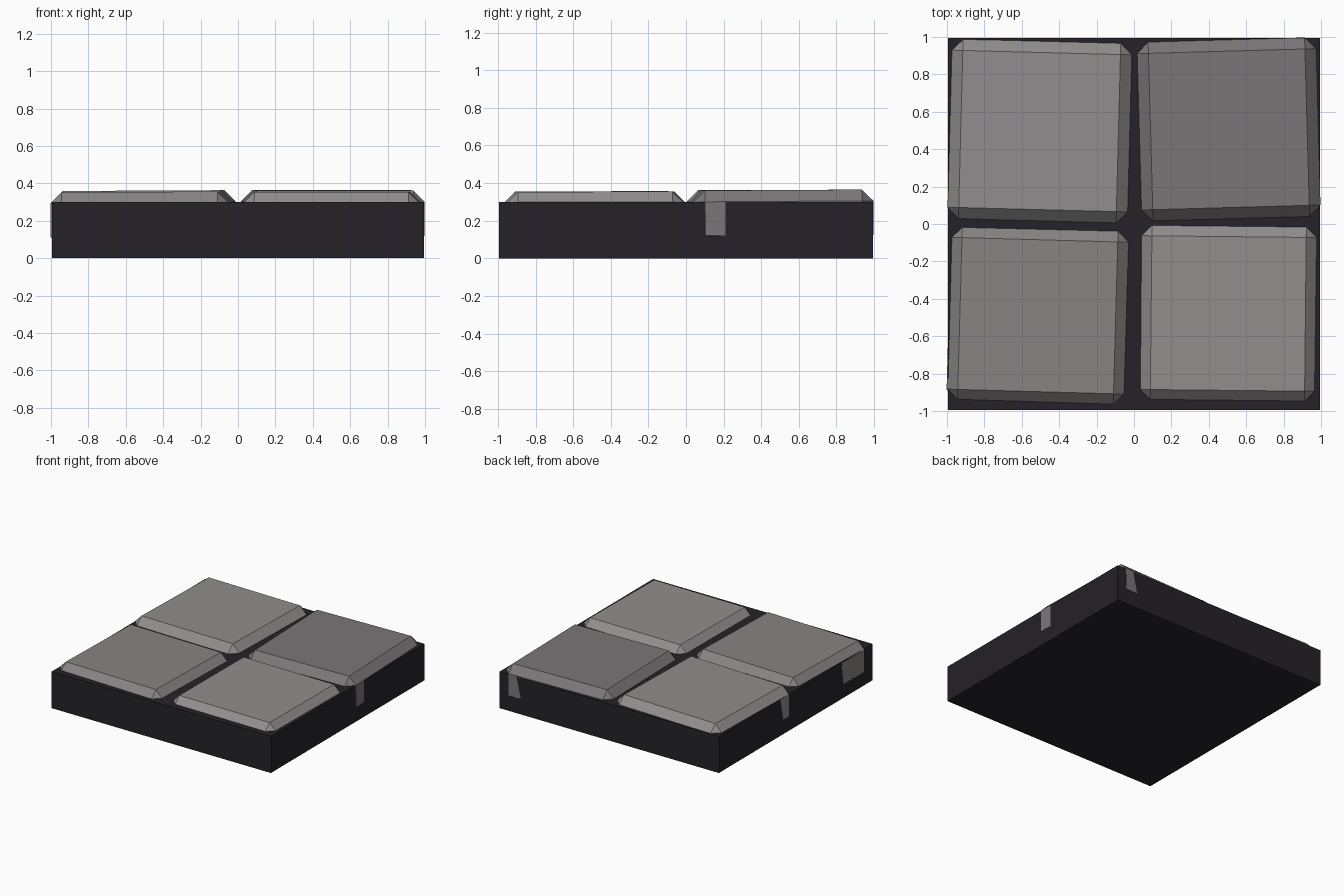
import bpy
from math import radians

if "Cube" in bpy.data.objects:
    bpy.data.objects.remove(bpy.data.objects["Cube"])


def material(name, rgb):
    mat = bpy.data.materials.new(name)
    mat.diffuse_color = (*rgb, 1)
    mat.use_nodes = True
    mat.node_tree.nodes["Principled BSDF"].inputs["Base Color"].default_value = mat.diffuse_color
    return mat


def box(name, size, location, rotation=(0, 0, 0), bevel=0.0, mat=None):
    bpy.ops.mesh.primitive_cube_add(size=1, location=location)
    obj = bpy.context.object
    obj.name = name
    obj.scale = size
    bpy.ops.object.transform_apply(location=False, rotation=False, scale=True)
    obj.rotation_euler = [radians(a) for a in rotation]
    if bevel:
        mod = obj.modifiers.new("chamfer", 'BEVEL')
        mod.width = bevel
        mod.segments = 1
        mod.limit_method = 'NONE'
    obj.data.materials.append(mat)
    return obj


# Dark mortar slab
BASE = 1.988
box("mortar_base", (BASE, BASE, 0.3), (0, 0, 0.15),
    mat=material("mortar", (0.018, 0.016, 0.021)))

# Four chamfered paving stones, each slightly skewed and sunk into the slab
HEIGHT, CHAMFER = 0.3, 0.06
stones = [
    # name, centre x, y, top z, width, depth, (tilt x, tilt y, yaw), colour
    ("back_left_stone", -0.504, 0.497, 0.361, 0.963, 0.96, (0, -0.3, -1.5), (0.28, 0.27, 0.265)),
    ("back_right_stone", 0.507, 0.507, 0.363, 0.957, 0.956, (0.35, 0, 1.6), (0.20, 0.18, 0.185)),
    ("front_left_stone", -0.514, -0.490, 0.355, 0.953, 0.932, (0.1, -0.2, -1.6), (0.25, 0.23, 0.23)),
    ("front_right_stone", 0.504, -0.478, 0.354, 0.945, 0.942, (0.15, 0, -0.6), (0.29, 0.27, 0.27)),
]
for name, x, y, top, w, d, rot, rgb in stones:
    box(name, (w, d, HEIGHT), (x, y, top - HEIGHT / 2), rot, CHAMFER,
        material(name + "_grey", rgb))
